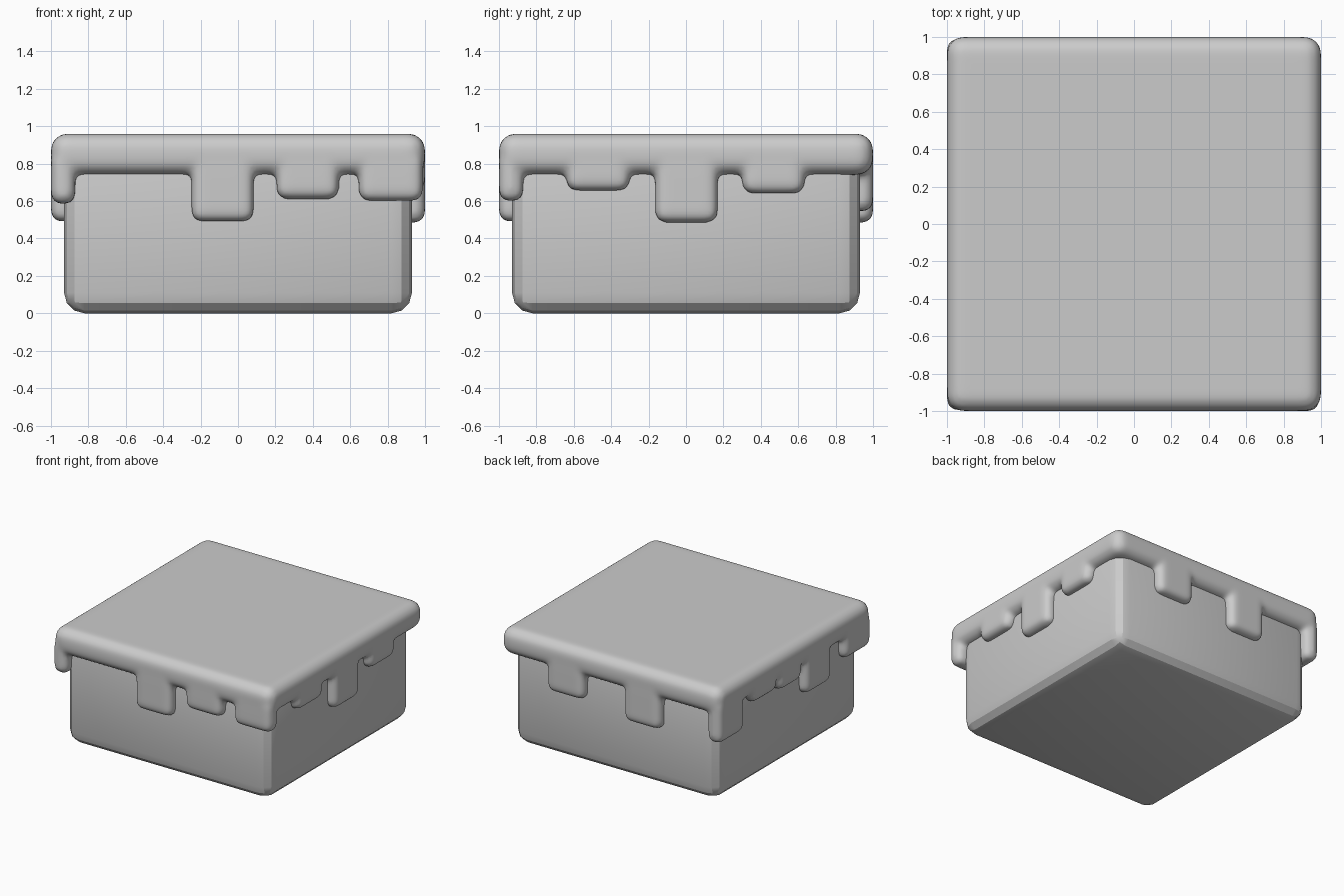
import bpy
from mathutils import Vector

if "Cube" in bpy.data.objects:
    bpy.data.objects.remove(bpy.data.objects["Cube"])


def rounded_box(name, lo, hi, radius, segments):
    """Box between two corners with all edges rounded."""
    lo, hi = Vector(lo), Vector(hi)
    bpy.ops.mesh.primitive_cube_add(size=1, location=(lo + hi) / 2)
    ob = bpy.context.object
    ob.name = name
    ob.scale = hi - lo
    bpy.ops.object.transform_apply(location=True, rotation=False, scale=True)
    bev = ob.modifiers.new("round", "BEVEL")
    bev.width = radius
    bev.segments = segments
    bev.limit_method = "NONE"
    bpy.ops.object.modifier_apply(modifier=bev.name)
    return ob


# Lower block
body = rounded_box("block_body", (-0.93, -0.93, 0), (0.93, 0.93, 0.9), 0.11, 3)
bpy.ops.object.shade_smooth_by_angle(angle=0.5)

# Overhanging top slab
parts = [rounded_box("top_layer", (-1, -1, 0.74), (1, 1, 0.96), 0.085, 5)]

# Hanging tabs per side: (start, end, bottom height)
T = 0.13
tabs = {
    "front": [(-0.25, 0.085, 0.49), (0.205, 0.54, 0.61), (0.645, 0.99, 0.60)],
    "right": [(-0.64, -0.30, 0.655), (-0.165, 0.17, 0.485), (0.30, 0.635, 0.64)],
    "back": [(0.24, 0.58, 0.545), (-0.455, -0.12, 0.485)],
    "left": [(0.65, 0.99, 0.51), (0.22, 0.55, 0.68), (-0.10, 0.20, 0.65),
             (-0.48, -0.14, 0.49), (-0.995, -0.65, 0.585)],
}
for side, rows in tabs.items():
    for a, b, z in rows:
        lo, hi = {
            "front": ((a, -1, z), (b, -1 + T, 0.87)),
            "back": ((a, 1 - T, z), (b, 1, 0.87)),
            "left": ((-1, a, z), (-1 + T, b, 0.87)),
            "right": ((1 - T, a, z), (1, b, 0.87)),
        }[side]
        parts.append(rounded_box("tab_" + side, lo, hi, 0.055, 4))

# Merge slab and tabs into one softly blended skin
bpy.ops.object.select_all(action="DESELECT")
for p in parts:
    p.select_set(True)
bpy.context.view_layer.objects.active = parts[0]
bpy.ops.object.join()
top = bpy.context.object
rem = top.modifiers.new("blend", "REMESH")
rem.mode = "VOXEL"
rem.voxel_size = 0.018
soft = top.modifiers.new("soften", "SMOOTH")
soft.factor = 0.5
soft.iterations = 7
for m in ("blend", "soften"):
    bpy.ops.object.modifier_apply(modifier=m)
bpy.ops.object.shade_smooth()
